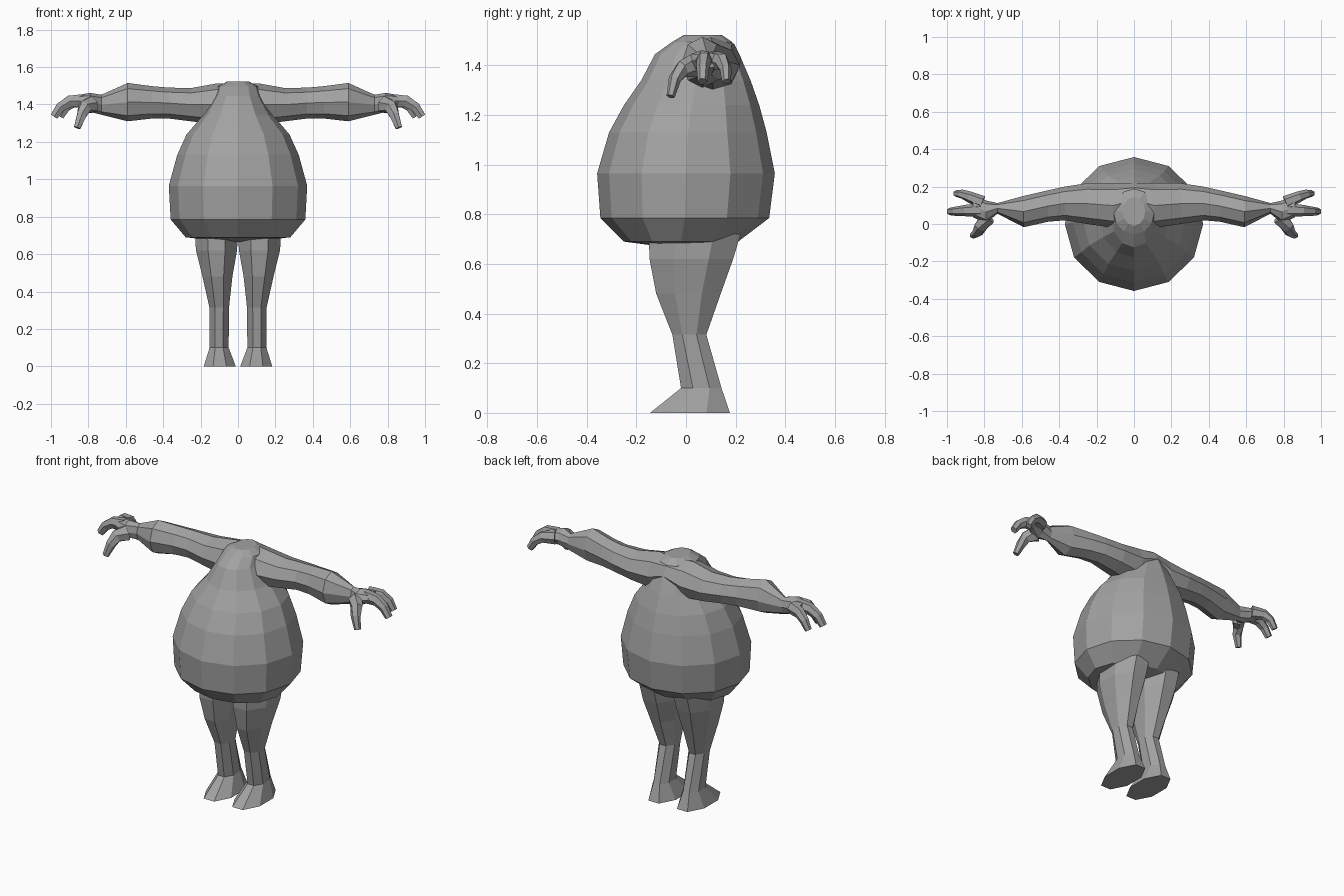
import bpy, bmesh
from math import cos, sin, pi
from mathutils import Vector

cube = bpy.data.objects.get("Cube")
if cube:
    bpy.data.objects.remove(cube, do_unlink=True)

grey = bpy.data.materials.new("plain grey")
grey.use_nodes = True
GREY = (0.36, 0.36, 0.36, 1)
grey.diffuse_color = GREY
grey.node_tree.nodes["Principled BSDF"].inputs["Base Color"].default_value = GREY


def unit_ring(sides, turn=0.0):
    """Polygon stretched so that it reaches -1 and 1 on both axes."""
    pts = [(cos(2 * pi * (i + turn) / sides), sin(2 * pi * (i + turn) / sides)) for i in range(sides)]
    mu, mv = max(abs(p[0]) for p in pts), max(abs(p[1]) for p in pts)
    return [(u / mu, v / mv) for u, v in pts]


def loft(name, rings, mirror=True, cap_start=True):
    """Skin a list of rings with quads and close the ends."""
    bm = bmesh.new()
    loops = [[bm.verts.new(p) for p in ring] for ring in rings]
    for a, b in zip(loops, loops[1:]):
        for i in range(len(a)):
            j = (i + 1) % len(a)
            bm.faces.new((a[i], a[j], b[j], b[i]))
    if cap_start:
        bm.faces.new(loops[0][::-1])
    bm.faces.new(loops[-1])
    bmesh.ops.recalc_face_normals(bm, faces=bm.faces)
    mesh = bpy.data.meshes.new(name)
    bm.to_mesh(mesh)
    bm.free()
    mesh.materials.append(grey)
    obj = bpy.data.objects.new(name, mesh)
    bpy.context.collection.objects.link(obj)
    if mirror:
        obj.modifiers.new("Mirror", 'MIRROR').use_axis[0] = True
    return obj


def level_ring(z, x0, x1, y0, y1, sides, turn=0.0):
    cx, cy, rx, ry = (x0 + x1) / 2, (y0 + y1) / 2, (x1 - x0) / 2, (y1 - y0) / 2
    return [Vector((cx + rx * u, cy + ry * v, z)) for u, v in unit_ring(sides, turn)]


def side_ring(x, y0, y1, z0, z1, sides=8):
    cy, cz, ry, rz = (y0 + y1) / 2, (z0 + z1) / 2, (y1 - y0) / 2, (z1 - z0) / 2
    return [Vector((x, cy + ry * u, cz + rz * v)) for u, v in unit_ring(sides)]


def digit(name, path, start, end):
    """Tapering curved finger along a path."""
    path = [Vector(p) for p in path]
    rings = []
    for i, p in enumerate(path):
        d = (path[min(i + 1, len(path) - 1)] - path[max(i - 1, 0)]).normalized()
        up = d.cross(Vector((0, 1, 0))).normalized()
        side = up.cross(d)
        r = start + (end - start) * i / (len(path) - 1)
        rings.append([p + side * r * u + up * r * v for u, v in unit_ring(6)])
    loft(name, rings)


# Pear-shaped body rising into the bowed head: height, half width, front, back
body = [(0.665, 0.06, -0.06, 0.06), (0.69, 0.28, -0.25, 0.21),
        (0.785, 0.36, -0.345, 0.335), (0.965, 0.37, -0.358, 0.358),
        (1.13, 0.325, -0.31, 0.325), (1.24, 0.275, -0.25, 0.295),
        (1.34, 0.19, -0.18, 0.26), (1.445, 0.125, -0.125, 0.215),
        (1.495, 0.11, -0.055, 0.185), (1.522, 0.06, -0.01, 0.145)]
loft("body", [level_ring(z, -w, w, f, b, 12) for z, w, f, b in body], mirror=False)

# Outstretched arm from the spine, through the elbow and wrist, into the palm
arm = [(0, 0.04, 0.22, 1.36, 1.51), (0.11, -0.02, 0.218, 1.29, 1.513),
       (0.25, 0.0, 0.218, 1.31, 1.488), (0.37, 0.02, 0.2, 1.325, 1.49),
       (0.46, 0.012, 0.18, 1.325, 1.498), (0.59, -0.017, 0.15, 1.31, 1.515),
       (0.73, 0.055, 0.112, 1.345, 1.452), (0.79, 0.005, 0.125, 1.36, 1.462),
       (0.86, 0.035, 0.155, 1.39, 1.45)]
loft("arm", [side_ring(*a) for a in arm], cap_start=False)

# Curled digits
digit("long_finger", [(0.82, 0.075, 1.42), (0.9, 0.072, 1.417), (0.95, 0.068, 1.385),
                      (0.984, 0.067, 1.335)], 0.036, 0.02)
digit("outer_finger", [(0.81, 0.115, 1.42), (0.88, 0.145, 1.415), (0.92, 0.16, 1.385),
                       (0.95, 0.163, 1.335)], 0.036, 0.018)
digit("thumb", [(0.78, 0.035, 1.4), (0.82, -0.015, 1.385), (0.835, -0.045, 1.345),
                (0.86, -0.062, 1.275)], 0.042, 0.017)

# Leg with a thick thigh, thin shin and flared foot: height, inner, outer, front, back
leg = [(0.72, 0.0, 0.23, -0.15, 0.22), (0.62, 0.005, 0.225, -0.147, 0.19),
       (0.48, 0.03, 0.19, -0.12, 0.14), (0.315, 0.048, 0.153, -0.055, 0.082),
       (0.1, 0.05, 0.152, -0.02, 0.143), (0, 0.012, 0.183, -0.145, 0.177)]
loft("leg", [level_ring(*r, 8, 0.5) for r in leg])
